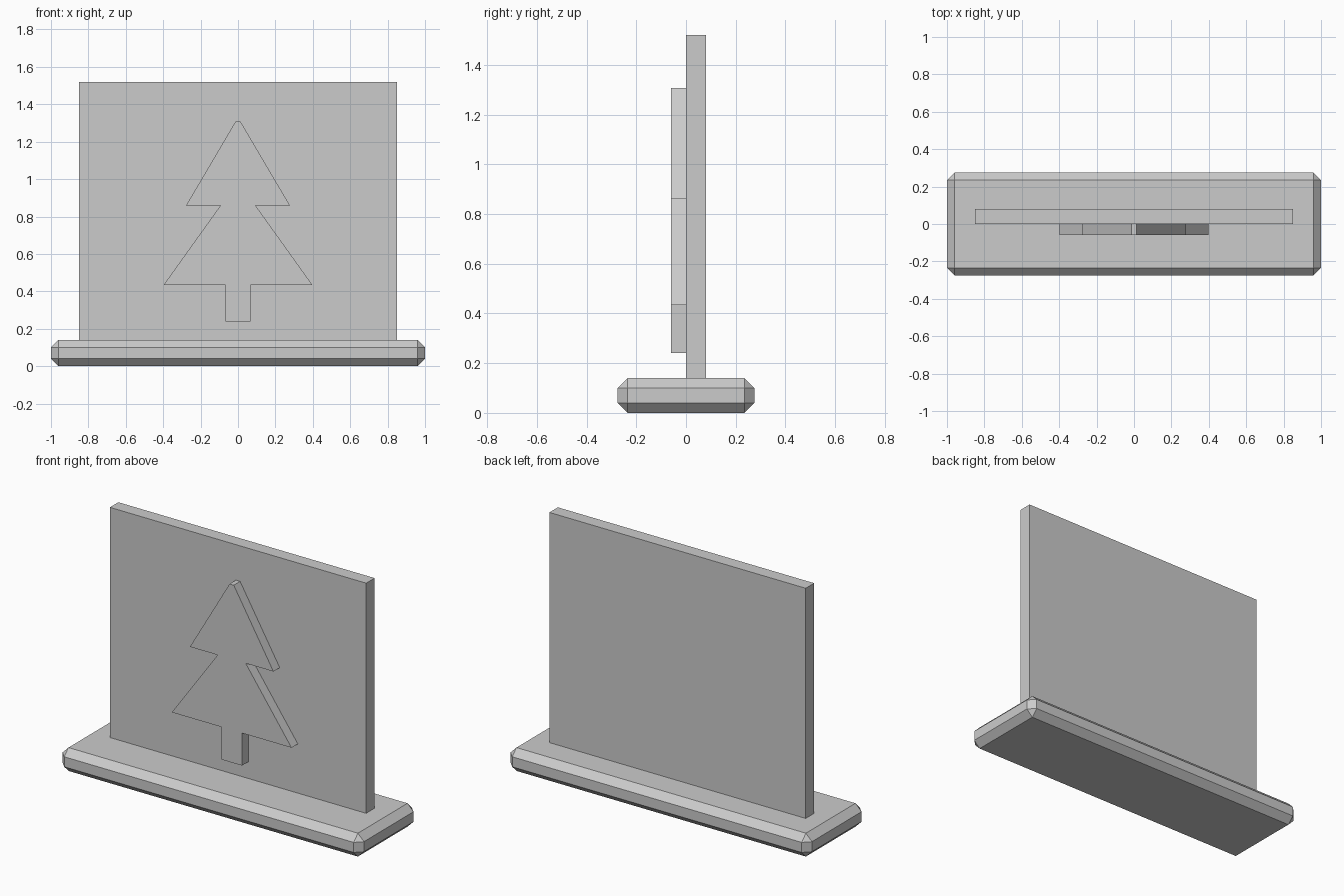
import bpy
import bmesh

if "Cube" in bpy.data.objects:
    bpy.data.objects.remove(bpy.data.objects["Cube"], do_unlink=True)

# Single plain grey material
GREY = (0.6, 0.6, 0.6, 1.0)
grey = bpy.data.materials.new("plain_grey")
grey.use_nodes = True
grey.diffuse_color = GREY
for node in grey.node_tree.nodes:
    if node.type == "BSDF_PRINCIPLED":
        node.inputs["Base Color"].default_value = GREY


def extruded(name, profile, y_front, y_back):
    """Extrude a front-facing (x, z) outline from y_front to y_back."""
    bm = bmesh.new()
    face = bm.faces.new([bm.verts.new((x, y_front, z)) for x, z in profile])
    result = bmesh.ops.extrude_face_region(bm, geom=[face])
    moved = [v for v in result["geom"] if isinstance(v, bmesh.types.BMVert)]
    bmesh.ops.translate(bm, verts=moved, vec=(0, y_back - y_front, 0))
    bmesh.ops.recalc_face_normals(bm, faces=bm.faces)
    mesh = bpy.data.meshes.new(name)
    bm.to_mesh(mesh)
    bm.free()
    mesh.materials.append(grey)
    obj = bpy.data.objects.new(name, mesh)
    bpy.context.collection.objects.link(obj)
    return obj


def rectangle(half_width, bottom, top):
    return [(-half_width, bottom), (half_width, bottom),
            (half_width, top), (-half_width, top)]


# Base slab with every edge chamfered
base = extruded("base", rectangle(1.0, 0, 0.14), -0.275, 0.275)
chamfer = base.modifiers.new("chamfer", "BEVEL")
chamfer.width = 0.04
chamfer.segments = 1

# Upright panel standing on the base
extruded("panel", rectangle(0.85, 0.14, 1.52), 0, 0.08)

# Raised tree: right half of the outline, mirrored
half = [(0.068, 0.24), (0.068, 0.435), (0.397, 0.435),
        (0.093, 0.86), (0.277, 0.86), (0.014, 1.307)]
extruded("tree", half + [(-x, z) for x, z in reversed(half)], -0.06, 0)
